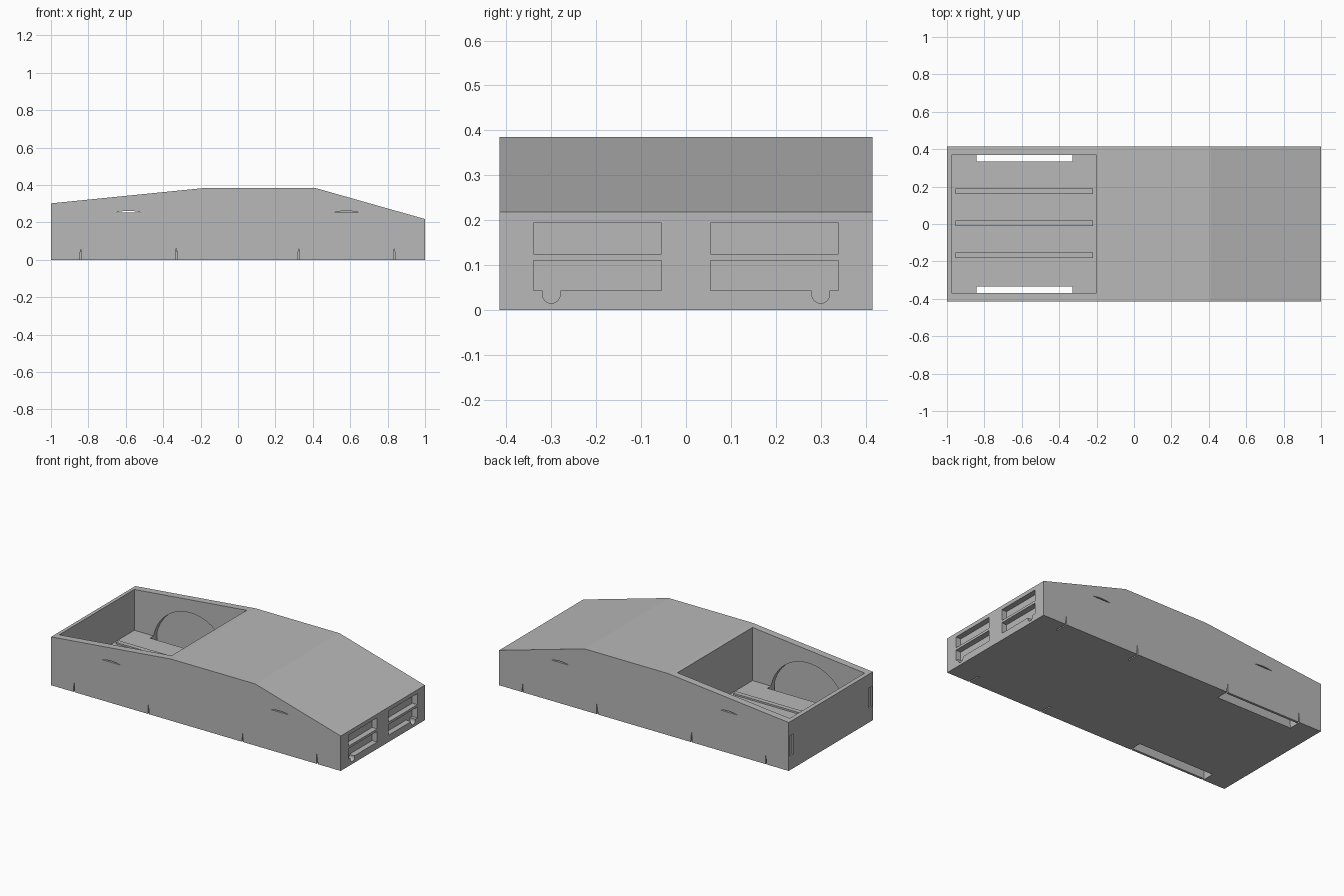
import bpy, bmesh, math

old = bpy.data.objects.get("Cube")
if old:
    bpy.data.objects.remove(old, do_unlink=True)

grey = bpy.data.materials.new("plain_grey")
grey.use_nodes = True
colour = (0.48, 0.48, 0.48, 1)
grey.diffuse_color = colour
grey.node_tree.nodes["Principled BSDF"].inputs["Base Color"].default_value = colour


def prism(name, points, to_xyz, low, high):
    """Extrude a flat outline between two depths."""
    bm = bmesh.new()
    rings = [[bm.verts.new(to_xyz(a, b, d)) for a, b in points] for d in (low, high)]
    bm.faces.new(rings[0])
    bm.faces.new(rings[1])
    n = len(points)
    for i in range(n):
        j = (i + 1) % n
        bm.faces.new((rings[0][i], rings[0][j], rings[1][j], rings[1][i]))
    bmesh.ops.recalc_face_normals(bm, faces=bm.faces)
    mesh = bpy.data.meshes.new(name)
    bm.to_mesh(mesh)
    bm.free()
    mesh.materials.append(grey)
    obj = bpy.data.objects.new(name, mesh)
    bpy.context.collection.objects.link(obj)
    return obj


def along_y(a, b, d):
    return (a, d, b)


def along_x(a, b, d):
    return (d, a, b)


def box(name, x, y, z):
    return prism(name, [(x[0], z[0]), (x[1], z[0]), (x[1], z[1]), (x[0], z[1])],
                 along_y, min(y), max(y))


def arc(cx, cz, r, start, end, n):
    return [(cx + r * math.cos(start + (end - start) * i / n),
             cz + r * math.sin(start + (end - start) * i / n)) for i in range(n + 1)]


def cut(target, cutter):
    mod = target.modifiers.new("cut", "BOOLEAN")
    mod.operation = "DIFFERENCE"
    mod.solver = "EXACT"
    mod.object = cutter
    bpy.context.view_layer.update()
    with bpy.context.temp_override(object=target, active_object=target,
                                   selected_objects=[target]):
        bpy.ops.object.modifier_apply(modifier=mod.name)
    bpy.data.objects.remove(cutter, do_unlink=True)


# Wedge-shaped body
W = 0.415
body = prism("truck_body", [(-1, 0), (1, 0), (1, 0.218), (0.41, 0.385),
                            (-0.17, 0.385), (-1, 0.302)], along_y, -W, W)

# Open cargo bed
cut(body, box("bed_cutter", (-0.975, -0.2), (-0.37, 0.37), (0.05, 0.6)))

# Wheel wells, blocked by square covers so only thin crescents stay open
for s in (-1, 1):
    for cx, cover in ((-0.585, 0.4), (0.58, 0.3)):
        well = prism("well_cutter", arc(cx, 0, 0.262, 0, 2 * math.pi * 63 / 64, 63),
                     along_y, *sorted((s * 0.335, s * 0.5)))
        cut(well, box("cover_cutter", (cx - 0.254, cx + 0.254),
                      (s * cover, s * 0.6), (-0.5, 0.254)))
        cut(body, well)

    # Upper grille opening
    cut(body, box("grille_cutter", (0.965, 1.1), (s * 0.055, s * 0.34), (0.125, 0.194)))

    # Lower grille opening with a round lamp notch
    outline = [(0.055, 0.043), (0.055, 0.11), (0.34, 0.11), (0.34, 0.043), (0.32, 0.043)]
    outline += arc(0.3, 0.035, 0.02, 0, -math.pi, 12) + [(0.28, 0.043)]
    cut(body, prism("lamp_cutter", [(s * y, z) for y, z in outline], along_x, 0.965, 1.1))

    # Tail light recess
    cut(body, box("tail_cutter", (-1.1, -0.99), (s * 0.37, s * 0.405), (0.09, 0.215)))

# Raised bed ribs
for i, y in enumerate((-0.167, 0.005, 0.175)):
    box(f"bed_rib_{i + 1}", (-0.955, -0.22), (y - 0.015, y + 0.015), (0.045, 0.06))
